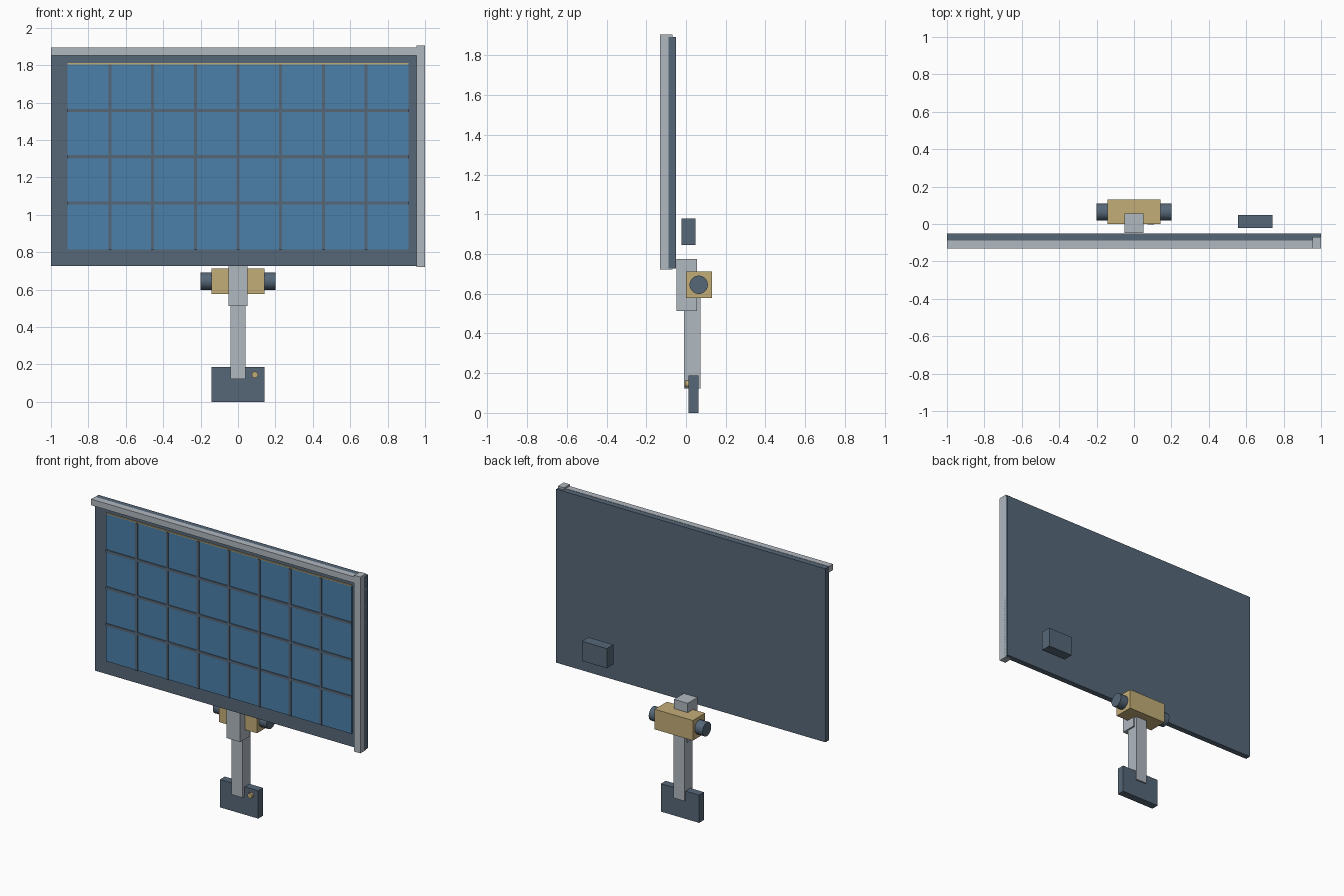
import bpy
import math

cube = bpy.data.objects.get("Cube")
if cube:
    bpy.data.objects.remove(cube, do_unlink=True)


def material(name, rgb):
    m = bpy.data.materials.new(name)
    m.use_nodes = True
    m.diffuse_color = (*rgb, 1)
    m.node_tree.nodes["Principled BSDF"].inputs["Base Color"].default_value = (*rgb, 1)
    return m


slate = material("slate", (0.093, 0.136, 0.19))
blue = material("cell blue", (0.072, 0.216, 0.402))
silver = material("silver grey", (0.434, 0.479, 0.527))
gold = material("pale gold", (0.55, 0.42, 0.19))


def box(name, mat, x, y, z):
    """Box from its (low, high) range on each axis."""
    spans = (x, y, z)
    bpy.ops.mesh.primitive_cube_add(size=1, location=[(a + b) / 2 for a, b in spans])
    ob = bpy.context.object
    ob.name = name
    ob.scale = [b - a for a, b in spans]
    bpy.ops.object.transform_apply(location=False, rotation=False, scale=True)
    ob.data.materials.append(mat)
    return ob


def rod(name, mat, radius, length, location, rotation, sides=32):
    bpy.ops.mesh.primitive_cylinder_add(vertices=sides, radius=radius, depth=length,
                                        location=location, rotation=rotation)
    ob = bpy.context.object
    ob.name = name
    ob.data.materials.append(mat)
    bpy.ops.object.shade_smooth_by_angle(angle=math.radians(30))
    return ob


# Panel slab with its two edge rails
box("panel_back", slate, (-1, 1), (-0.089, -0.051), (0.727, 1.892))
box("top_rail", silver, (-1, 0.98), (-0.13, -0.088), (1.853, 1.894))
box("side_rail", silver, (0.954, 1), (-0.13, -0.069), (0.722, 1.906))

# Cell sheet, contact strip and grid bars
left, right, low, high = -0.912, 0.912, 0.816, 1.805
columns, rows = 8, 4
box("cell_sheet", blue, (left, right), (-0.096, -0.088), (low, high))
box("contact_strip", gold, (left, right), (-0.097, -0.088), (high, high + 0.006))
for i in range(1, columns):
    x = left + (right - left) * i / columns
    box(f"vertical_bar_{i}", slate, (x - 0.008, x + 0.008), (-0.102, -0.09), (low, high))
for i in range(1, rows):
    z = low + (high - low) * i / rows
    box(f"horizontal_bar_{i}", slate, (left, right), (-0.101, -0.09), (z - 0.009, z + 0.009))

# Junction box behind the panel
box("junction_box", slate, (0.555, 0.74), (-0.022, 0.048), (0.846, 0.978))

# Tilt joint: bracket, housing and axle
box("bracket", silver, (-0.051, 0.051), (-0.049, 0.055), (0.513, 0.775))
box("joint_housing", gold, (-0.142, 0.142), (-0.001, 0.13), (0.578, 0.713))
rod("axle", slate, 0.046, 0.4, (0, 0.064, 0.645), (0, math.pi / 2, 0))

# Post and foot plate with its knob
box("post", silver, (-0.041, 0.041), (-0.011, 0.073), (0.122, 0.64))
box("foot_plate", slate, (-0.142, 0.142), (0.012, 0.063), (0, 0.187))
rod("knob", gold, 0.017, 0.022, (0.09, 0.007, 0.145), (math.pi / 2, 0, 0), 16)
